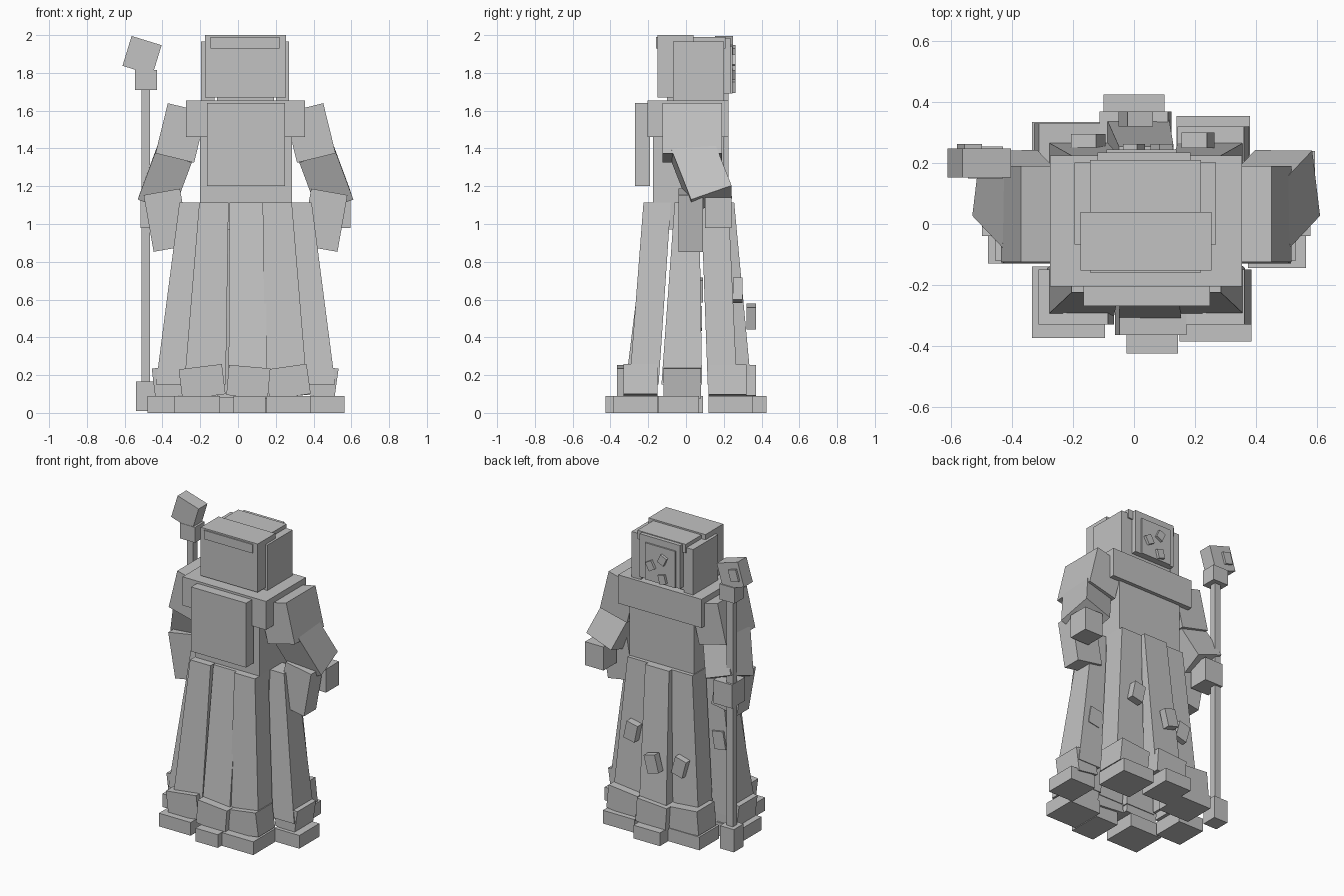
import bpy, bmesh
from math import radians
from mathutils import Vector, Matrix, Euler

cube = bpy.data.objects.get("Cube")
if cube:
    bpy.data.objects.remove(cube, do_unlink=True)

grey = bpy.data.materials.new("stone_grey")
grey.use_nodes = True
COLOUR = (0.54, 0.54, 0.54, 1)
grey.diffuse_color = COLOUR
grey.node_tree.nodes["Principled BSDF"].inputs["Base Color"].default_value = COLOUR

MID = 0.04  # x of the body's mirror plane


def finish(name, bm):
    bmesh.ops.recalc_face_normals(bm, faces=bm.faces)
    mesh = bpy.data.meshes.new(name)
    bm.to_mesh(mesh)
    bm.free()
    mesh.materials.append(grey)
    obj = bpy.data.objects.new(name, mesh)
    bpy.context.collection.objects.link(obj)


def block(name, centre, size, turn=None, flip=False):
    """Box with an optional rotation matrix, optionally mirrored across the body."""
    bm = bmesh.new()
    bmesh.ops.create_cube(bm, size=1)
    bm.transform(Matrix.Translation(centre) @ (turn or Matrix()) @ Matrix.Diagonal((*size, 1)))
    if flip:
        for v in bm.verts:
            v.co.x = 2 * MID - v.co.x
    finish(name, bm)


def tilt(x=0, y=0, z=0):
    return Euler((radians(x), radians(y), radians(z))).to_matrix().to_4x4()


def span(name, x, y, z):
    """Box from its ranges along each axis."""
    block(name, [sum(r) / 2 for r in (x, y, z)], [r[1] - r[0] for r in (x, y, z)])


def panel(name, top, bottom, flip=False):
    """Flared robe panel between a bottom and a top rectangle (x0, x1, y0, y1)."""
    bm = bmesh.new()
    rings = []
    for (x0, x1, y0, y1), h in ((bottom, 0.15), (top, 1.115)):
        if flip:
            x0, x1 = 2 * MID - x1, 2 * MID - x0
        rings.append([bm.verts.new((px, py, h)) for px, py in
                      ((x0, y0), (x1, y0), (x1, y1), (x0, y1))])
    low, high = rings
    bm.faces.new(low)
    bm.faces.new(high)
    for i in range(4):
        j = (i + 1) % 4
        bm.faces.new((low[i], low[j], high[j], high[i]))
    finish(name, bm)


# Torso, shoulders and back plate
span("torso", (-0.2, 0.285), (-0.175, 0.2), (0.97, 1.5))
span("shoulders", (-0.275, 0.355), (-0.205, 0.225), (1.46, 1.655))
span("back_plate", (-0.165, 0.25), (-0.27, -0.19), (1.2, 1.64))

# Head and hood
span("neck", (-0.11, 0.19), (-0.1, 0.15), (1.64, 1.7))
span("head", (-0.17, 0.25), (-0.07, 0.2), (1.67, 1.96))
span("hood_back", (-0.175, 0.255), (-0.152, 0.04), (1.67, 2.0))
span("hood_ridge", (-0.145, 0.22), (-0.16, 0.21), (1.93, 1.99))
span("hood_side_left", (0.2, 0.27), (-0.068, 0.202), (1.65, 1.965))
span("hood_side_right", (-0.195, -0.125), (-0.068, 0.202), (1.65, 1.965))
span("face_frame", (-0.12, 0.185), (0.15, 0.235), (1.69, 1.985))
span("mask", (-0.09, 0.14), (0.2, 0.245), (1.69, 1.94))
for name, x, z, a in (("left_eye", 0.09, 1.8, 30), ("right_eye", 0, 1.86, -25),
                      ("mouth", 0, 1.73, 15)):
    block(name, (x, 0.25, z), (0.05, 0.025, 0.06), tilt(y=a))

# Arms: sleeve directions shared by both sides
down = Vector((0.327, 0.345, -0.879)).normalized()
across = Vector((-0.13, 0.92, 0.372))
across = (across - down * across.dot(down)).normalized()
out = down.cross(across)
sleeve = Matrix((out, across, -down)).transposed().to_4x4()
for side, flip in (("left", False), ("right", True)):
    block(side + "_upper_arm", (0.382, 0.033, 1.482), (0.21, 0.315, 0.273), tilt(y=-13.8), flip)
    block(side + "_forearm", (0.455, 0.083, 1.264), (0.2, 0.228, 0.3), sleeve, flip)
    block(side + "_hanging_sleeve", (0.457, 0.025, 1.02), (0.195, 0.13, 0.305), tilt(y=10), flip)
    block(side + "_hand", (0.525, 0.17, 1.06), (0.14, 0.14, 0.16), None, flip)

# Robe: corner, side and middle panels
for side, flip in (("left", False), ("right", True)):
    panel(side + "_near_panel", (0.13, 0.285, -0.225, -0.08), (0.145, 0.365, -0.3, -0.145), flip)
    panel(side + "_far_panel", (0.13, 0.285, 0.08, 0.225), (0.145, 0.365, 0.115, 0.27), flip)
    panel(side + "_side_panel", (0.24, 0.39, -0.06, 0.07), (0.345, 0.515, -0.13, 0.085), flip)
panel("near_middle_panel", (-0.045, 0.145, -0.2, -0.1), (-0.05, 0.155, -0.32, -0.17))
panel("far_middle_panel", (-0.05, 0.13, 0.12, 0.255), (-0.09, 0.115, 0.19, 0.345))

# Hem blocks above the feet: name, centre x, centre y, width, depth, tilt
for name, x, y, w, d, a in (
        ("near_right", -0.19, -0.24, 0.23, 0.18, -7), ("near_middle", 0.055, -0.27, 0.22, 0.19, 5),
        ("near_left", 0.265, -0.24, 0.22, 0.18, -8), ("far_right", -0.21, 0.235, 0.22, 0.19, 5),
        ("far_middle", 0.005, 0.28, 0.225, 0.18, -4), ("far_left", 0.26, 0.22, 0.22, 0.2, -6),
        ("side_right", -0.365, -0.02, 0.165, 0.2, -7), ("side_left", 0.447, -0.02, 0.15, 0.2, 8)):
    block(name + "_hem", (x, y, 0.165), (w, d, 0.16), tilt(y=a))

# Feet
for name, x, y in (
        ("near_right", (-0.335, -0.095), (-0.375, -0.14)), ("near_middle", (-0.025, 0.145), (-0.425, -0.19)),
        ("near_left", (0.15, 0.385), (-0.385, -0.15)), ("far_right", (-0.335, -0.1), (0.12, 0.335)),
        ("far_middle", (-0.1, 0.1), (0.2, 0.425)), ("far_left", (0.14, 0.38), (0.12, 0.355)),
        ("side_right", (-0.48, -0.29), (-0.13, 0.09)), ("side_left", (0.375, 0.565), (-0.145, 0.07))):
    span(name + "_foot", x, y, (0, 0.09))

# Small charms on the robe
for i, (x, y, z, a) in enumerate(((0.21, 0.275, 0.65, -12), (0.005, 0.345, 0.51, 15),
                                  (-0.15, 0.27, 0.5, -15), (0.385, 0.06, 0.5, -10),
                                  (-0.31, 0.065, 0.65, 10))):
    block(f"robe_charm_{i + 1}", (x, y, z), (0.085, 0.05, 0.12), tilt(y=a))

# Staff
span("staff_shaft", (-0.512, -0.465), (0.18, 0.225), (0.1, 1.75))
span("staff_foot", (-0.54, -0.435), (0.15, 0.255), (0.01, 0.165))
span("staff_collar", (-0.545, -0.43), (0.15, 0.255), (1.71, 1.815))
block("staff_head", (-0.508, 0.2, 1.892), (0.166, 0.095, 0.165), tilt(y=17))
block("staff_gem", (-0.54, 0.25, 1.9), (0.06, 0.025, 0.08), tilt(y=17))
